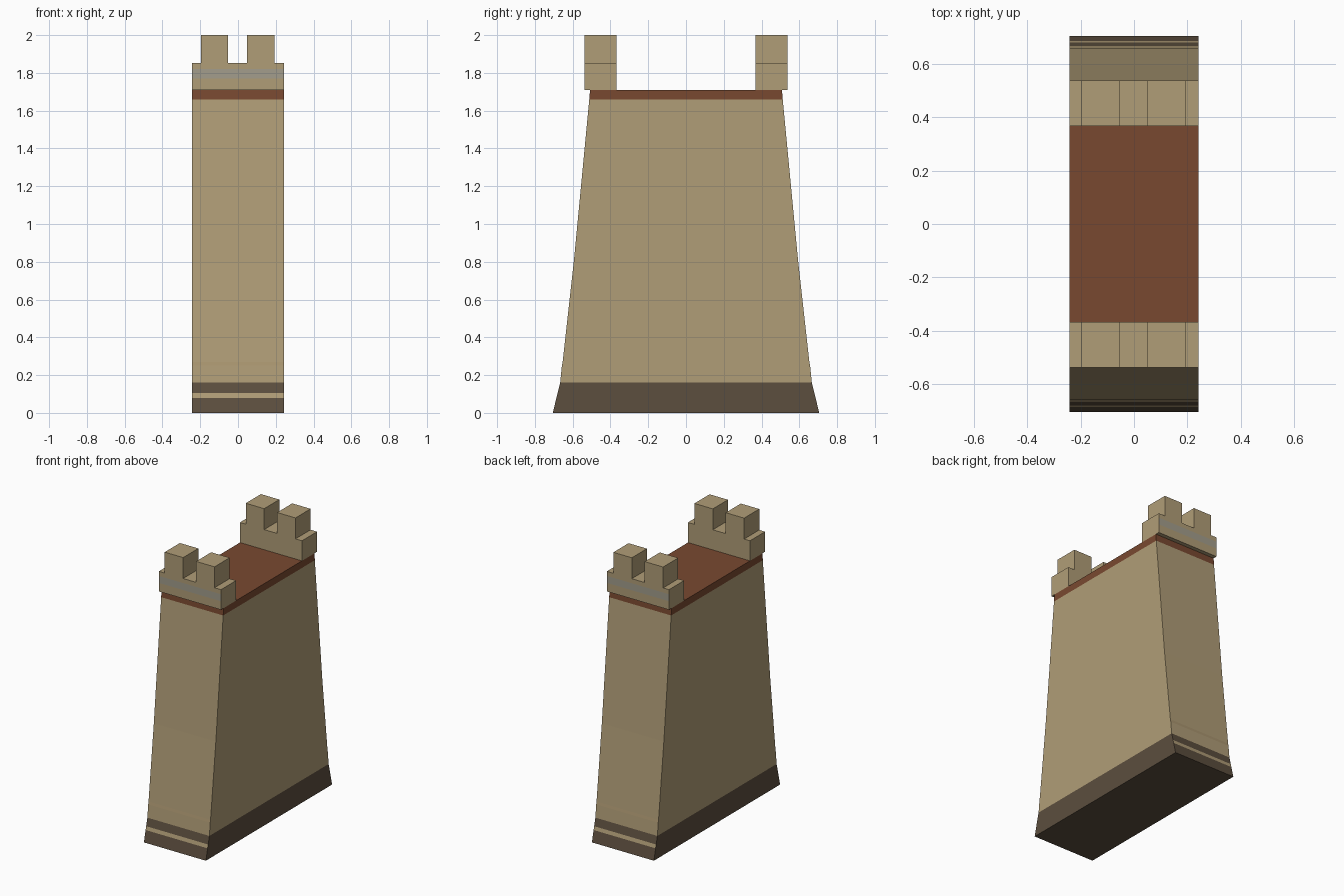
import bpy, bmesh

if "Cube" in bpy.data.objects:
    bpy.data.objects.remove(bpy.data.objects["Cube"], do_unlink=True)

HALF = 0.2425  # half thickness of the wall in x


def material(name, srgb):
    lin = [((c / 255 + 0.055) / 1.055) ** 2.4 for c in srgb] + [1]
    m = bpy.data.materials.new(name)
    m.use_nodes = True
    m.diffuse_color = lin
    m.node_tree.nodes["Principled BSDF"].inputs["Base Color"].default_value = lin
    return m


tan = material("sandstone", (176, 157, 119))
worn = material("worn sandstone", (170, 150, 112))
dark = material("dark footing stone", (92, 78, 62))
brown = material("red brown deck", (121, 73, 48))
grey = material("grey stone strip", (163, 157, 140))
MATS = [tan, worn, dark, brown, grey]


def loft(name, x0, x1, levels, end_mats, side_mats, top):
    """Stack of rectangles (z, y0, y1); colours for -y/+y ends and x sides per course."""
    bm = bmesh.new()
    rings = [[bm.verts.new(p) for p in ((x0, y0, z), (x1, y0, z), (x1, y1, z), (x0, y1, z))]
             for z, y0, y1 in levels]
    bm.faces.new(rings[0][::-1]).material_index = MATS.index(side_mats[0])
    bm.faces.new(rings[-1]).material_index = MATS.index(top)
    for i, (low, high) in enumerate(zip(rings, rings[1:])):
        front, back = end_mats[i]
        for k, mat in enumerate((front, side_mats[i], back, side_mats[i])):
            n = (k + 1) % 4
            f = bm.faces.new((low[k], low[n], high[n], high[k]))
            f.material_index = MATS.index(mat)
    bmesh.ops.recalc_face_normals(bm, faces=bm.faces)
    mesh = bpy.data.meshes.new(name)
    bm.to_mesh(mesh)
    bm.free()
    for m in MATS:
        mesh.materials.append(m)
    obj = bpy.data.objects.new(name, mesh)
    bpy.context.collection.objects.link(obj)
    return obj


# Battered wall: height, half depth, colour of the ends and sides above that height
courses = [
    (0, 0.705, dark, dark), (0.08, 0.686, tan, dark), (0.105, 0.68, dark, dark),
    (0.16, 0.666, tan, tan), (0.25, 0.657, worn, tan), (0.27, 0.653, tan, tan),
    (0.8, 0.594, tan, tan), (1.66, 0.512, brown, brown), (1.71, 0.508, brown, brown),
]
loft("wall_body", -HALF, HALF, [(z, -y, y) for z, y, _, _ in courses],
     [(e, e) for _, _, e, _ in courses], [s for _, _, _, s in courses], brown)

# Parapets with a grey strip on the outer face, each carrying two merlons
for side, sign in (("front", -1), ("back", 1)):
    y0, y1 = sorted((sign * 0.368, sign * 0.537))
    strip = (grey, tan) if sign < 0 else (tan, grey)
    loft(side + "_parapet", -HALF, HALF,
         [(z, y0, y1) for z in (1.71, 1.77, 1.82, 1.852)],
         [(tan, tan), strip, (tan, tan)], [tan] * 3, tan)
    for label, x0 in (("right", -0.197), ("left", 0.048)):
        loft(f"{side}_{label}_merlon", x0, x0 + 0.144,
             [(z, y0, y1) for z in (1.852, 2.0)], [(tan, tan)], [tan], tan)
